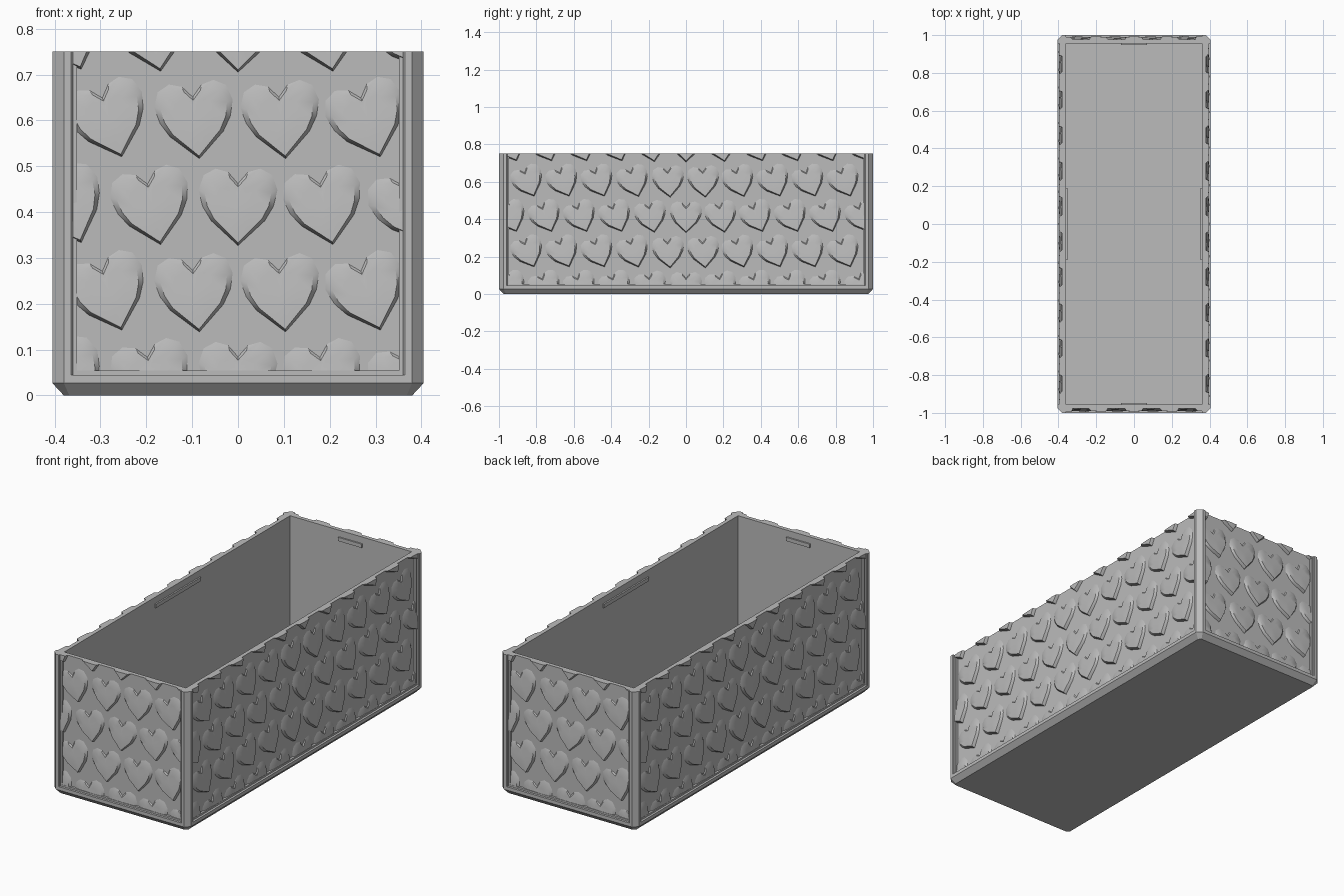
import bpy, bmesh, math
from mathutils import Matrix, Vector

if "Cube" in bpy.data.objects:
    bpy.data.objects.remove(bpy.data.objects["Cube"], do_unlink=True)

HX, HY, TOP = 0.405, 1.0, 0.75      # half width, half length, height
RIM = 0.045                         # wall and frame thickness
DEPTH = 0.024                       # panel recess behind the frame
CHAMFER = 0.025
PITCH = 0.188                       # heart spacing

grey = bpy.data.materials.new("plain grey")
grey.diffuse_color = (0.5, 0.5, 0.5, 1)
grey.use_nodes = True
grey.node_tree.nodes["Principled BSDF"].inputs["Base Color"].default_value = (0.5, 0.5, 0.5, 1)


def finish(bm, name, smooth=False):
    mesh = bpy.data.meshes.new(name)
    bm.to_mesh(mesh)
    bm.free()
    mesh.materials.append(grey)
    obj = bpy.data.objects.new(name, mesh)
    bpy.context.collection.objects.link(obj)
    if smooth:
        bpy.ops.object.select_all(action='DESELECT')
        obj.select_set(True)
        bpy.context.view_layer.objects.active = obj
        bpy.ops.object.shade_smooth_by_angle(angle=math.radians(30))
    return obj


def add_box(bm, lo, hi, turn=Matrix()):
    lo, hi = Vector(lo), Vector(hi)
    size = Matrix.Diagonal((*(hi - lo), 1))
    bmesh.ops.create_cube(bm, size=1, matrix=turn @ Matrix.Translation((lo + hi) / 2) @ size)


def prism(bm, rings):
    """Closed stack of matching outline rings, listed bottom to top."""
    rows = [[bm.verts.new(p) for p in ring] for ring in rings]
    n = len(rows[0])
    for a, b in zip(rows, rows[1:]):
        for i in range(n):
            j = (i + 1) % n
            bm.faces.new((a[i], a[j], b[j], b[i]))
    bm.faces.new(rows[0][::-1])
    bm.faces.new(rows[-1])


def octagon(hx, hy, c, z):
    quarter = [(hx, hy - c), (hx - c, hy)]
    pts = quarter + [(-x, y) for x, y in quarter[::-1]]
    pts += [(-x, -y) for x, y in pts]
    return [(x, y, z) for x, y in pts]


# Base tray with chamfered underside
bm = bmesh.new()
prism(bm, [octagon(HX - CHAMFER, HY - CHAMFER, 0.012, 0),
           octagon(HX, HY, CHAMFER, CHAMFER + 0.002),
           octagon(HX, HY, CHAMFER, RIM)])
finish(bm, "base")

# Corner posts with a chamfered outer edge
bm = bmesh.new()
for sx in (-1, 1):
    for sy in (-1, 1):
        x0, y0 = HX - RIM, HY - RIM
        outline = [(x0, y0), (HX - 0.004, y0), (HX, y0 + 0.004), (HX, HY - CHAMFER),
                   (HX - CHAMFER, HY), (x0 + 0.004, HY), (x0, HY - 0.004)]
        outline = [(x * sx, y * sy) for x, y in outline][::sx * sy]
        prism(bm, [[(x, y, z) for x, y in outline] for z in (RIM, TOP)])
finish(bm, "corner_posts")

# Heart outline: tip at the origin, counter-clockwise
half = [(0.022, 0.022), (0.052, 0.052), (0.067, 0.08), (0.073, 0.11),
        (0.062, 0.137), (0.04, 0.148), (0.018, 0.142)]
HEART = [(0, 0)] + half + [(0, 0.122)] + [(-x, z) for x, z in half[::-1]]
MID = 0.085


def add_heart(bm, u, z, face):
    """Tilted heart, thick at the tip and fading into the panel at the lobes."""
    spin = math.radians(min(22, 65 * abs(u)))
    ca, sa = math.cos(spin), math.sin(spin)

    def vert(x, v, h):
        v -= MID
        return bm.verts.new((u + x * ca - v * sa, face - h, z + MID + x * sa + v * ca))

    def ring(kind):
        row = []
        for x, v in HEART:
            t = v / 0.15
            scale, h = {"back": (1.07 + 0.15 * t, -0.003),
                        "foot": (1.07 + 0.15 * t, 0),
                        "edge": (1, 0.004 + 0.014 * (1 - t)),
                        "inner": (0.6, 0.006 + 0.011 * (1 - t))}[kind]
            row.append(vert(x * scale, MID + (v - MID) * scale, h))
        return row

    rows = [ring(k) for k in ("back", "foot", "edge", "inner")]
    n = len(HEART)
    for a, b in zip(rows, rows[1:]):
        for i in range(n):
            j = (i + 1) % n
            bm.faces.new((a[i], a[j], b[j], b[i]))
    centre = vert(0, MID, 0.012)
    for i in range(n):
        bm.faces.new((rows[-1][i], rows[-1][(i + 1) % n], centre))
    bm.faces.new(rows[0][::-1])


def trim(bm, point, normal):
    geom = bm.verts[:] + bm.edges[:] + bm.faces[:]
    bmesh.ops.bisect_plane(bm, geom=geom, plane_co=point, plane_no=normal, clear_outer=True)
    bmesh.ops.holes_fill(bm, edges=[e for e in bm.edges if e.is_boundary], sides=0)


# Four sides, each made facing front and turned into place
sides = [("front", 0, HX, HY), ("left", 90, HY, HX),
         ("back", 180, HX, HY), ("right", 270, HY, HX)]
for name, angle, wide, dist in sides:
    turn = Matrix.Rotation(math.radians(angle), 4, 'Z')
    inner = wide - RIM
    face = -(dist - DEPTH)
    back = -(dist - RIM)

    # Wall panel
    bm = bmesh.new()
    add_box(bm, (-inner, face, RIM), (inner, back, TOP), turn)
    finish(bm, name + "_panel")

    # Stepped lip around the panel
    bm = bmesh.new()
    lip = face - 0.012
    add_box(bm, (-inner, lip, RIM), (inner, face, RIM + 0.009), turn)
    for s in (-1, 1):
        a, b = sorted((s * inner, s * (inner - 0.009)))
        add_box(bm, (a, lip, RIM), (b, face, TOP), turn)
    finish(bm, name + "_lip")

    # Heart relief in staggered rows
    bm = bmesh.new()
    count = math.ceil(wide / PITCH) + 1
    for row in range(5):
        for k in range(-count, count + 1):
            u = (k + 0.5 * (row % 2)) * PITCH
            if abs(u) < inner + 0.06:
                add_heart(bm, u, -0.045 + 0.189 * row, face)
    trim(bm, (0, 0, TOP), (0, 0, 1))
    trim(bm, (0, 0, RIM), (0, 0, -1))
    trim(bm, (inner, 0, 0), (1, 0, 0))
    trim(bm, (-inner, 0, 0), (-1, 0, 0))
    bm.transform(turn)
    finish(bm, name + "_hearts", smooth=True)

    # Small ridge inside the rim that holds a lid
    bm = bmesh.new()
    reach = 0.19 if wide == HY else 0.07
    add_box(bm, (-reach, back - 0.002, 0.695), (reach, back + 0.008, 0.715), turn)
    finish(bm, name + "_lid_ridge")
